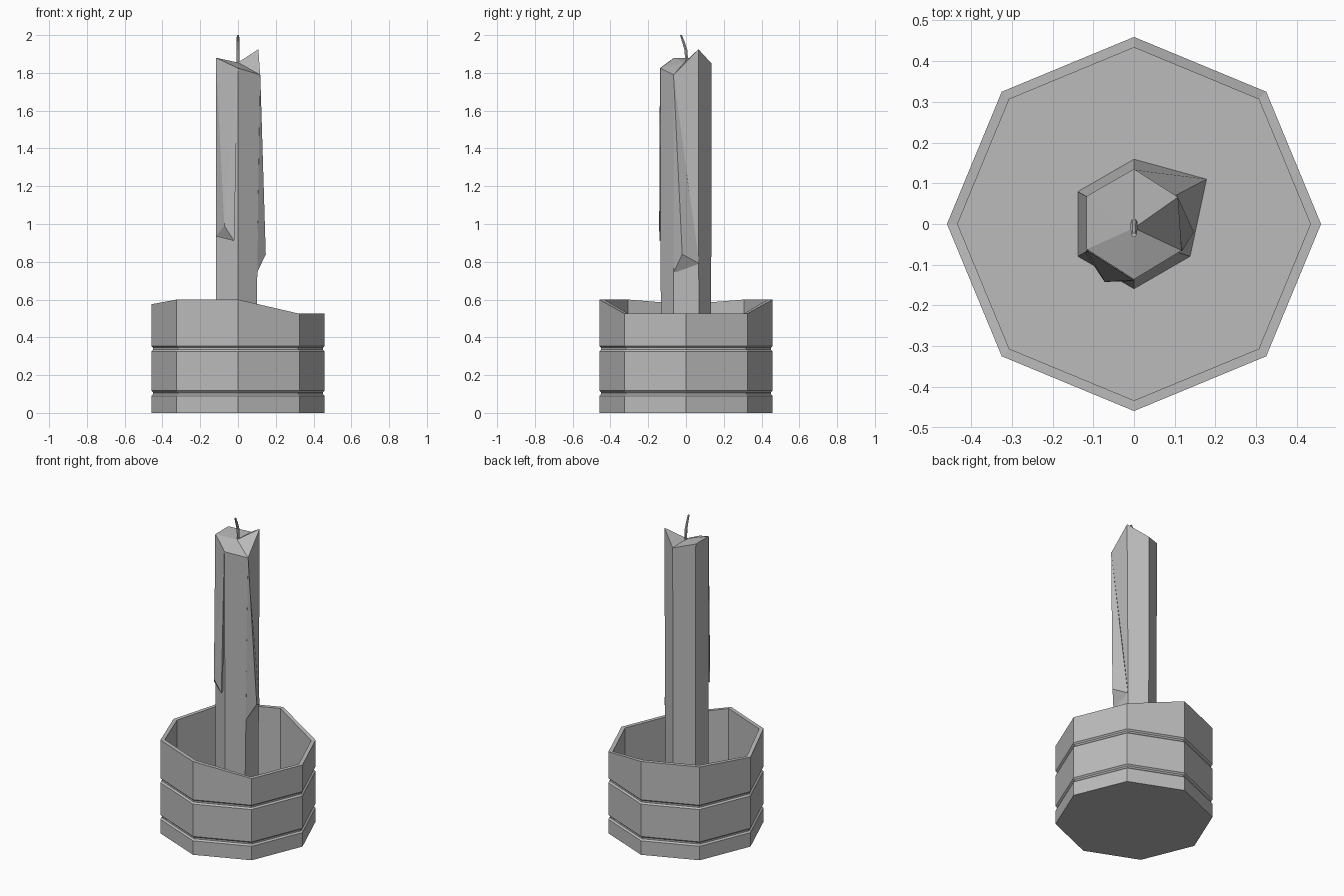
import bpy, bmesh
from math import cos, sin, pi
from mathutils import Vector

cube = bpy.data.objects.get("Cube")
if cube:
    bpy.data.objects.remove(cube, do_unlink=True)

grey = bpy.data.materials.new("plain grey")
grey.use_nodes = True
grey.diffuse_color = (0.5, 0.5, 0.5, 1)
grey.node_tree.nodes["Principled BSDF"].inputs["Base Color"].default_value = (0.5, 0.5, 0.5, 1)


def finish(name, bm):
    bmesh.ops.recalc_face_normals(bm, faces=bm.faces)
    mesh = bpy.data.meshes.new(name)
    bm.to_mesh(mesh)
    bm.free()
    mesh.materials.append(grey)
    obj = bpy.data.objects.new(name, mesh)
    bpy.context.collection.objects.link(obj)
    return obj


def loft(name, rings, tip=None):
    """Skin a stack of rings; the end is flat, or a fan around a tip point."""
    bm = bmesh.new()
    loops = [[bm.verts.new(p) for p in ring] for ring in rings]
    n = len(loops[0])
    for low, high in zip(loops, loops[1:]):
        for i in range(n):
            j = (i + 1) % n
            bm.faces.new((low[i], low[j], high[j], high[i]))
    bm.faces.new(loops[0][::-1])
    if tip:
        centre = bm.verts.new(tip)
        for i in range(n):
            bm.faces.new((loops[-1][i], loops[-1][(i + 1) % n], centre))
    else:
        bm.faces.new(loops[-1])
    return finish(name, bm)


def hull(name, points):
    bm = bmesh.new()
    for p in points:
        bm.verts.new(p)
    bmesh.ops.convex_hull(bm, input=bm.verts)
    loose = [v for v in bm.verts if not v.link_faces]
    bmesh.ops.delete(bm, geom=loose, context='VERTS')
    return finish(name, bm)


def polygon(n, radius, heights, turn=0.0, centre=(0, 0)):
    if not isinstance(heights, (list, tuple)):
        heights = [heights] * n
    return [(centre[0] + radius * cos(turn + 2 * pi * i / n),
             centre[1] + radius * sin(turn + 2 * pi * i / n), heights[i]) for i in range(n)]


# Eight-sided holder with two grooves, an uneven rim and a hollow inside
OUT, IN, GROOVE = 0.459, 0.433, 0.449
rim = [0.525, 0.525, 0.6, 0.6, 0.575, 0.6, 0.6, 0.525]
rings = [polygon(8, OUT, 0)]
for z in (0.104, 0.34):
    for dz, r in ((-0.014, OUT), (-0.005, GROOVE), (0.005, GROOVE), (0.014, OUT)):
        rings.append(polygon(8, r, z + dz))
rings += [polygon(8, OUT, rim), polygon(8, IN, rim), polygon(8, IN, 0.03)]
loft("holder", rings)

# Six-sided candle with a wide foot and a burnt, uneven top
foot = polygon(6, 0.159, 0.03, pi / 6)
foot[0] = (0.178, 0.11, 0.03)
neck = polygon(6, 0.133, 0.3, pi / 6)
neck[0] = (0.098, 0.068, 0.3)
neck[5] = (0.096, -0.066, 0.3)
top = [(0.108, 0.066, 1.925), (0, 0.135, 1.85), (-0.117, 0.068, 1.88),
       (-0.116, -0.062, 1.88), (0, -0.136, 1.825), (0.117, -0.065, 1.79)]
loft("candle", [foot, neck, top], tip=(0, -0.01, 1.855))

# Wax runs down two sides of the candle
hull("right_wax_run", [(0.118, -0.066, 1.79), (0.147, -0.02, 0.84), (0.106, 0.07, 0.79),
                       (0.1, -0.067, 0.74), (0.03, 0, 0.9)])
hull("front_wax_run", [(-0.001, -0.138, 1.825), (-0.117, -0.064, 1.88), (-0.072, -0.142, 0.99),
                       (-0.02, -0.141, 0.91), (-0.117, -0.075, 0.935), (-0.03, -0.03, 1)])

# Thin bent wick
path = [(0.004, 1.845, 0.009), (0.0, 1.92, 0.009), (-0.014, 1.965, 0.008), (-0.027, 2.0, 0.006)]
loft("wick", [polygon(6, r, z, 0, (0, y)) for y, z, r in path])
